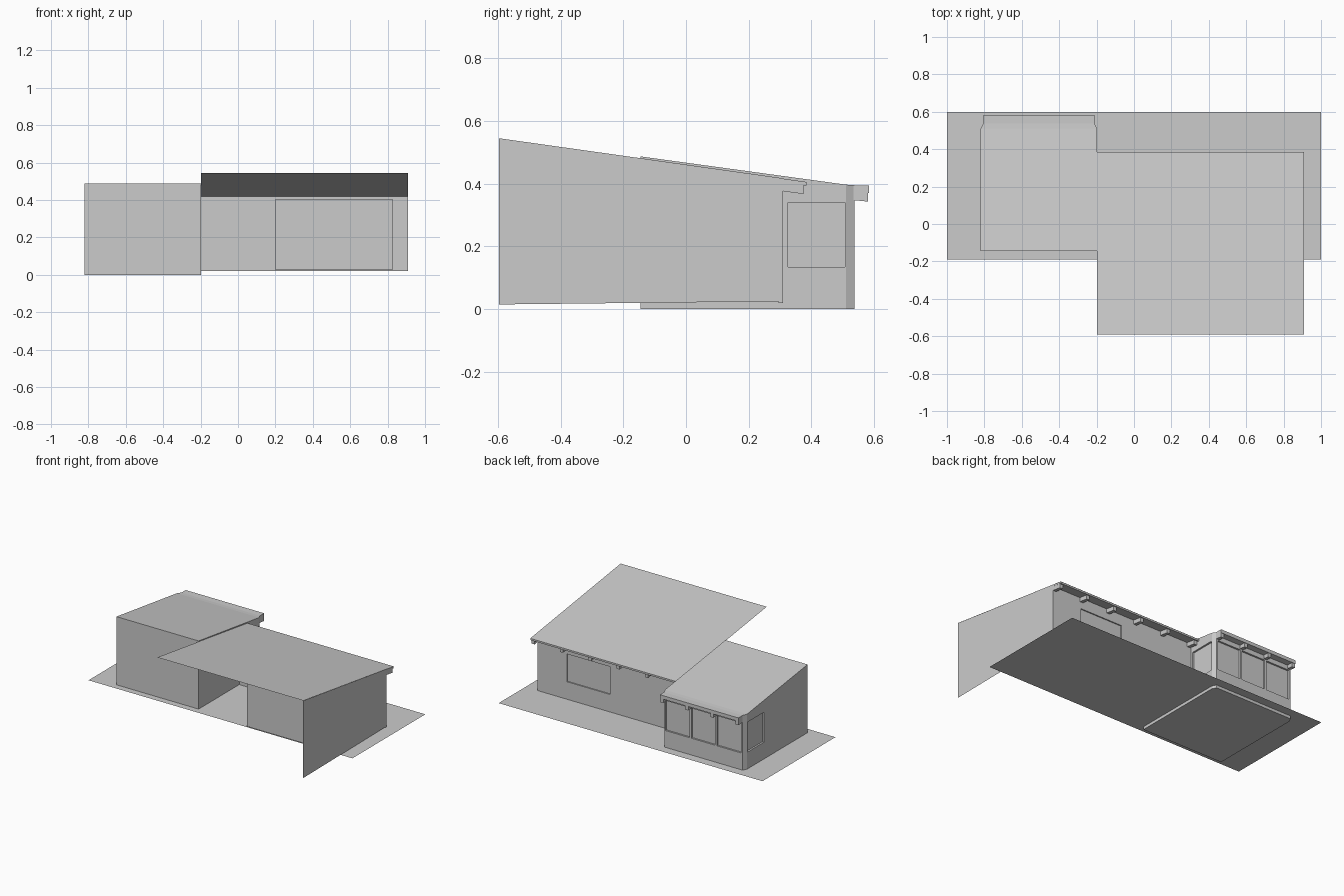
import bpy, bmesh
from mathutils import Vector

if "Cube" in bpy.data.objects:
    bpy.data.objects.remove(bpy.data.objects["Cube"])


def mesh(name, verts, faces):
    me = bpy.data.meshes.new(name)
    bm = bmesh.new()
    vs = [bm.verts.new(v) for v in verts]
    for f in faces:
        bm.faces.new([vs[i] for i in f])
    bmesh.ops.recalc_face_normals(bm, faces=bm.faces[:])
    bm.to_mesh(me)
    bm.free()
    ob = bpy.data.objects.new(name, me)
    bpy.context.collection.objects.link(ob)
    return ob


def prism(name, profile, x0, x1):
    """Extrude a (y, z) profile along x."""
    n = len(profile)
    verts = [(x, y, z) for x in (x0, x1) for y, z in profile]
    faces = [list(range(n)), list(range(n, 2 * n))]
    faces += [(i, (i + 1) % n, n + (i + 1) % n, n + i) for i in range(n)]
    return mesh(name, verts, faces)


def box(name, x0, x1, y0, y1, z0, z1):
    return prism(name, [(y0, z0), (y1, z0), (y1, z1), (y0, z1)], x0, x1)


def recess(target, *bounds):
    """Sink a shallow window into a wall."""
    cut = box("window_cutter", *bounds)
    cut.hide_render = True
    mod = target.modifiers.new("window", 'BOOLEAN')
    mod.operation = 'DIFFERENCE'
    mod.solver = 'EXACT'
    mod.object = cut
    bpy.context.view_layer.objects.active = target
    bpy.ops.object.modifier_apply(modifier=mod.name)
    bpy.data.objects.remove(cut)


G = 0.02  # ground level


def roof_z(y):
    return 0.545 - 0.142 * (y + 0.59)


# Ground sheet
mesh("ground_sheet", [(-1, -.19, G), (1, -.19, G), (1, .6, G), (-1, .6, G)], [(0, 1, 2, 3)])

# Main wing: right wall, roof sheet, back wall with window
mesh("right_wall", [(.91, -.597, .015), (.91, .31, .025), (.91, .31, roof_z(.31)), (.91, -.597, .545)],
     [(0, 1, 2, 3)])
mesh("main_roof", [(-.197, -.592, .545), (.91, -.592, .545), (.91, .385, roof_z(.385)), (-.197, .385, roof_z(.385))],
     [(0, 1, 2, 3)])
back = prism("back_wall", [(.295, G), (.31, G), (.31, roof_z(.31) - .001), (.295, roof_z(.295) - .001)], -.197, .909)
recess(back, .36, .685, .302, .35, .14, .33)

# Main eave board and rafter ends
prism("main_eave", [(.31, roof_z(.31) - .001), (.385, roof_z(.385) - .001),
                    (.385, roof_z(.385) - .013), (.31, roof_z(.31) - .013)], -.197, .91)
for i in range(6):
    x = .897 - .215 * i
    prism("main_rafter", [(.31, .405), (.375, .396), (.375, .367), (.31, .376)], x - .012, x + .012)

# Store room under the main roof
box("store_room", .2, .825, -.19, .295, .025, .405)

# Side wing: block with clipped back corners and a sloping top
plan = [(-.82, -.145), (-.197, -.145), (-.197, .51), (-.212, .538), (-.805, .538), (-.82, .51)]
top = [.487, .487, .397, .395, .395, .397]
verts = [(x, y, 0) for x, y in plan] + [(x, y, z) for (x, y), z in zip(plan, top)]
faces = [range(6), (6, 7, 8, 11), (8, 9, 10, 11)]
faces += [(i, (i + 1) % 6, 6 + (i + 1) % 6, 6 + i) for i in range(6)]
wing = mesh("side_wing", verts, faces)
recess(wing, -.209, -.15, .325, .507, .135, .34)
recess(wing, -.87, -.808, .325, .507, .135, .34)
for i in range(3):
    x = -.222 - .195 * i
    recess(wing, x - .18, x, .526, .6, .135, .34)

# Side wing eave and rafter ends
box("side_eave", -.805, -.21, .53, .583, .371, .395)
for i in range(4):
    x = -.222 - .19 * i
    prism("side_rafter", [(.53, .376), (.58, .372), (.58, .343), (.53, .348)], x - .012, x + .012)
